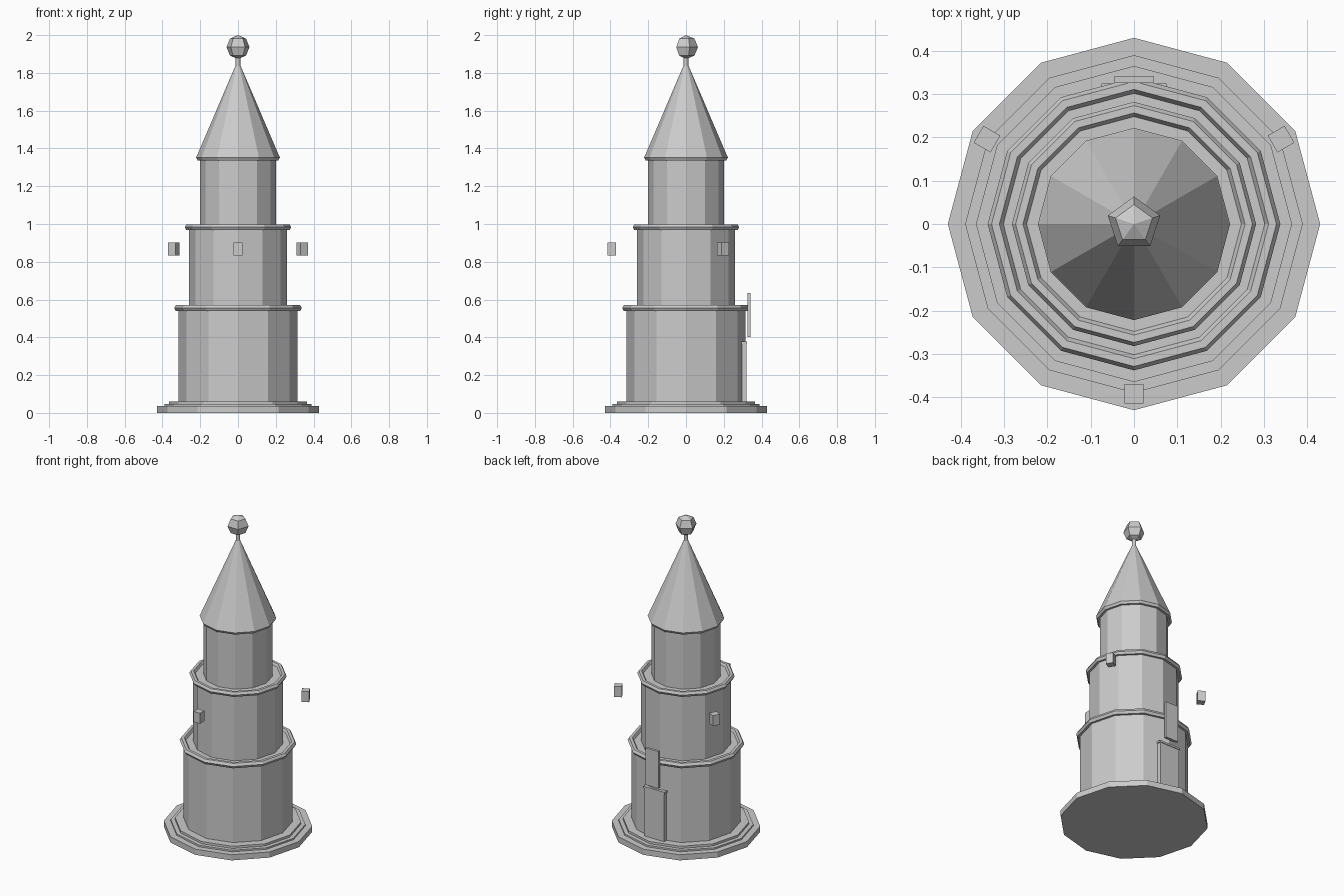
import bpy, bmesh, math
from mathutils import Matrix

if "Cube" in bpy.data.objects:
    bpy.data.objects.remove(bpy.data.objects["Cube"])

SIDES = 12


def finish(name, bm):
    bmesh.ops.recalc_face_normals(bm, faces=bm.faces)
    me = bpy.data.meshes.new(name)
    bm.to_mesh(me)
    bm.free()
    ob = bpy.data.objects.new(name, me)
    bpy.context.collection.objects.link(ob)
    return ob


def lathe(name, profile, sides=SIDES, start=0.0, closed=False):
    """Revolve (radius, z) points; points with radius 0 become poles."""
    bm = bmesh.new()
    rings = []
    for r, z in profile:
        if r == 0:
            rings.append([bm.verts.new((0, 0, z))] * sides)
        else:
            angles = [start + math.tau * i / sides for i in range(sides)]
            rings.append([bm.verts.new((r * math.cos(a), r * math.sin(a), z)) for a in angles])
    pairs = list(zip(rings, rings[1:]))
    if closed:
        pairs.append((rings[-1], rings[0]))
    for a, b in pairs:
        for i in range(sides):
            j = (i + 1) % sides
            bm.faces.new(dict.fromkeys((a[i], a[j], b[j], b[i])))
    if not closed:
        for ring in (rings[0], rings[-1]):
            if len(set(ring)) > 1:
                bm.faces.new(ring)
    return finish(name, bm)


def drum(name, r, z0, z1, sides=SIDES):
    return lathe(name, [(r, z0), (r, z1)], sides)


def moulding(name, r, z, minor=0.018):
    pts = [(r + minor * math.cos(math.tau * k / 6), z + minor * math.sin(math.tau * k / 6))
           for k in range(6)]
    return lathe(name, pts, closed=True)


def box(name, centre, size, angle=0.0):
    bm = bmesh.new()
    bmesh.ops.create_cube(bm, size=1)
    bmesh.ops.transform(bm, verts=bm.verts, matrix=Matrix.Rotation(angle, 4, 'Z')
                        @ Matrix.Translation(centre) @ Matrix.Diagonal((*size, 1)))
    return finish(name, bm)


# Stepped base
drum("base_step_lower", 0.43, 0.0, 0.036)
drum("base_step_middle", 0.39, 0.034, 0.046)
drum("base_step_upper", 0.365, 0.04, 0.06)

# Three tiers with ring mouldings
drum("tier_lower", 0.315, 0.055, 0.555)
drum("tier_middle", 0.26, 0.55, 0.983)
drum("tier_upper", 0.2, 0.975, 1.352)
moulding("ring_lower", 0.32, 0.555)
moulding("ring_middle", 0.265, 0.983, 0.017)
moulding("ring_upper", 0.205, 1.352, 0.017)

# Roof, stem and five-sided ball
lathe("roof_cone", [(0.22, 1.355), (0, 1.87)])
drum("finial_stem", 0.013, 1.83, 1.89)
R = 0.0635
lathe("finial_ball", [(R * abs(round(math.sin(math.pi * k / 4), 6)),
                       2 - R - R * math.cos(math.pi * k / 4)) for k in range(5)],
      sides=5, start=math.pi / 2)

# Floating window blocks, one at the front and two behind
for k in range(3):
    box(f"window_block_{k}", (0, -0.392, 0.868), (0.045, 0.045, 0.067), math.tau * k / 3)

# Back door, lintel and the panel above it
box("door", (0, 0.305, 0.213), (0.14, 0.03, 0.316))
box("door_lintel", (0, 0.307, 0.371), (0.15, 0.034, 0.012))
box("door_panel", (0, 0.334, 0.518), (0.09, 0.016, 0.235))
